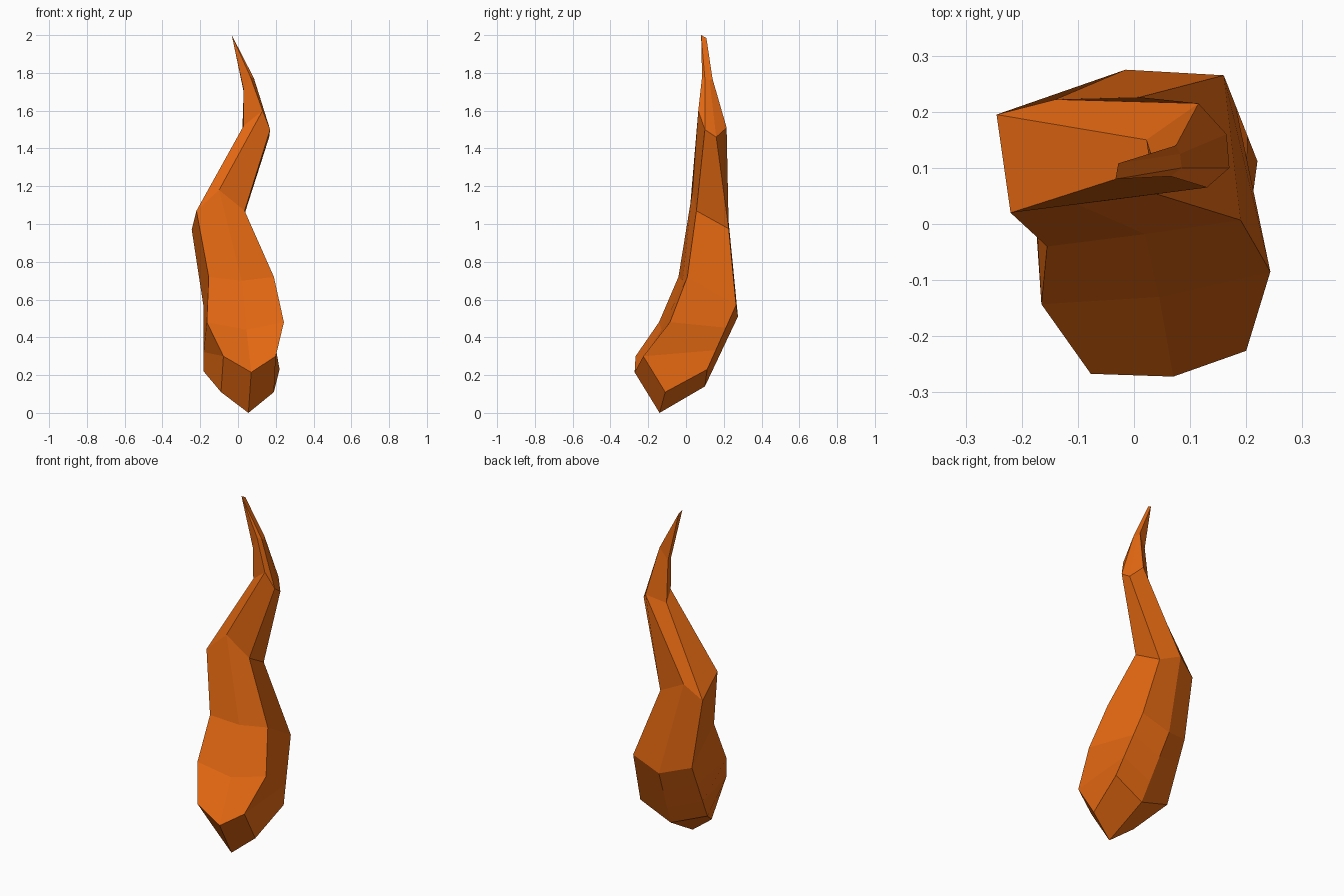
import bpy, bmesh
from mathutils import Vector as V

if "Cube" in bpy.data.objects:
    bpy.data.objects.remove(bpy.data.objects["Cube"])

# Six-sided rings, column order: front, front right, back right, back, back left, front left
base = [(.055, -.14, 0), (.19, -.11, .11), (.22, .112, .23), (.03, .10, .14), (-.182, .06, .22), (-.09, -.11, .11)]
waist = [(.02, -.018, .70), (.19, .007, .72), (.16, .265, .57), (-.015, .275, .51), (-.182, .205, .56), (-.155, -.04, .72)]
shoulder = [(-.10, .035, 1.18), (.035, .055, 1.07), (.01, .226, .975), (-.14, .222, 1.05), (-.245, .195, .97), (-.22, .02, 1.07)]
neck = [(.13, .065, 1.60), (.17, .10, 1.50), (.165, .16, 1.46), (.115, .215, 1.51), (.022, .15, 1.46), (.03, .10, 1.52)]
upper = [(.065, .085, 1.78), (.085, .10, 1.77), (.082, .125, 1.76), (.075, .14, 1.77), (.03, .125, 1.70), (.03, .095, 1.71)]
tip_f, tip_b = (-.033, .08, 2.0), (-.028, .108, 1.985)
tip = [tip_f, tip_f, tip_b, tip_b, tip_b, tip_f]

# Bulging front: only the three front columns have their own points here
fronts = [[(.07, -.272, .215), (.20, -.226, .30), (-.077, -.267, .30)],
          [(.045, -.13, .44), (.243, -.085, .48), (-.165, -.143, .48)]]


def front_ring(front, t):
    back = [V(base[i]).lerp(V(waist[i]), t) for i in (2, 3, 4)]
    return [front[0], front[1], *back, front[2]]


rings = [base, front_ring(fronts[0], .3), front_ring(fronts[1], .65), waist, shoulder, neck, upper, tip]

# Loft the rings
bm = bmesh.new()
vr = [[bm.verts.new(p) for p in r] for r in rings]
for lo, hi in zip(vr, vr[1:]):
    for i in range(6):
        j = (i + 1) % 6
        bm.faces.new((lo[i], lo[j], hi[j], hi[i]))

# Two-facet underside and tip cap
b = vr[0]
bm.faces.new((b[3], b[2], b[1], b[0]))
bm.faces.new((b[5], b[4], b[3], b[0]))
bm.faces.new(vr[-1])
bmesh.ops.remove_doubles(bm, verts=bm.verts, dist=.0005)
bmesh.ops.recalc_face_normals(bm, faces=bm.faces)

mesh = bpy.data.meshes.new("curved_horn")
bm.to_mesh(mesh)
bm.free()
horn = bpy.data.objects.new("curved_horn", mesh)
bpy.context.collection.objects.link(horn)

mat = bpy.data.materials.new("orange")
mat.diffuse_color = (.78, .14, .006, 1)
mat.use_nodes = True
mat.node_tree.nodes["Principled BSDF"].inputs["Base Color"].default_value = mat.diffuse_color
mesh.materials.append(mat)
